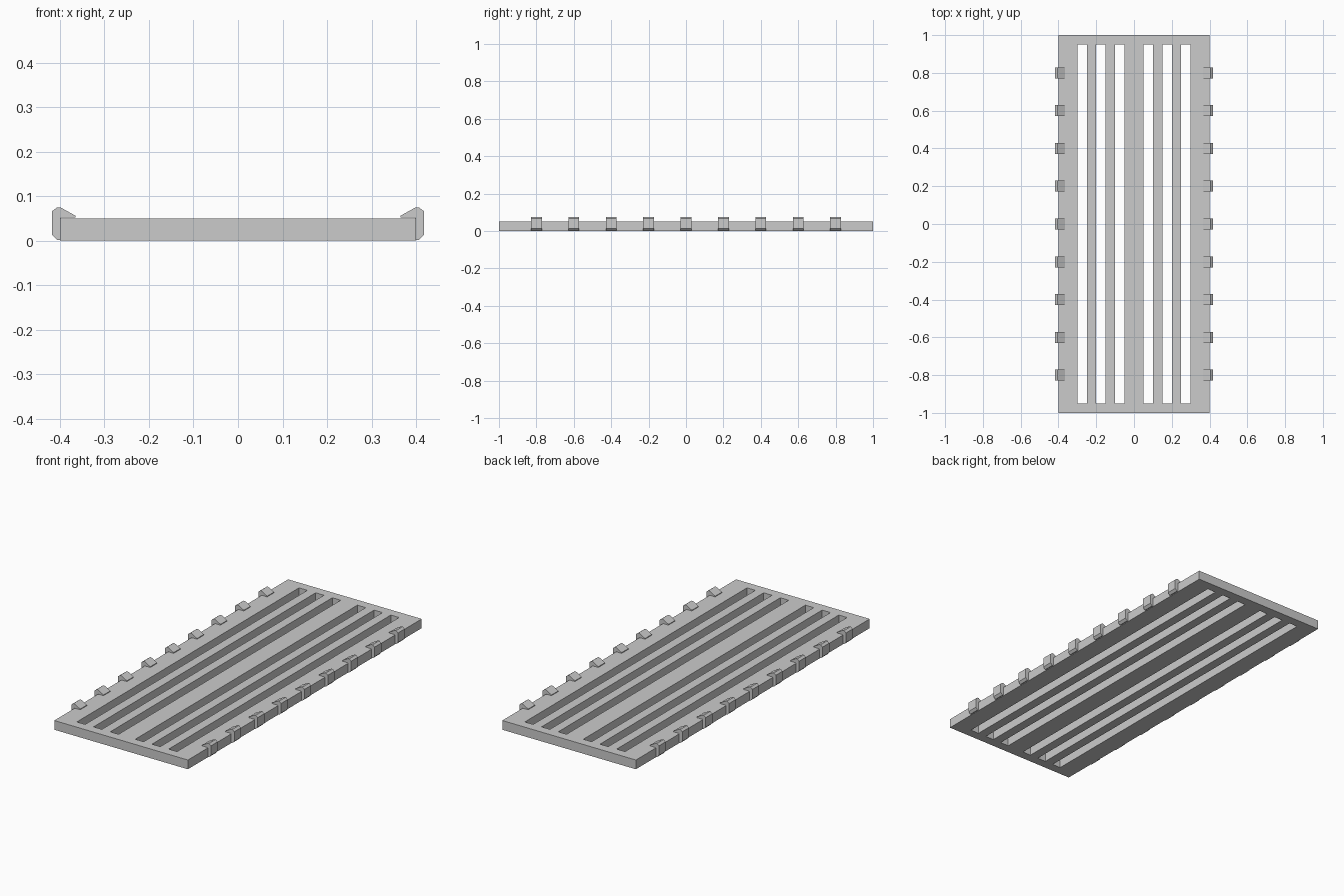
import bpy, bmesh

if "Cube" in bpy.data.objects:
    bpy.data.objects.remove(bpy.data.objects["Cube"])


def finish(bm, name):
    bmesh.ops.recalc_face_normals(bm, faces=bm.faces[:])
    mesh = bpy.data.meshes.new(name)
    bm.to_mesh(mesh)
    bm.free()
    obj = bpy.data.objects.new(name, mesh)
    bpy.context.collection.objects.link(obj)
    return obj


def extrude(bm, faces, offset):
    ret = bmesh.ops.extrude_face_region(bm, geom=faces, use_keep_orig=True)
    verts = [g for g in ret["geom"] if isinstance(g, bmesh.types.BMVert)]
    bmesh.ops.translate(bm, verts=verts, vec=offset)


# Slotted plate: a grid with the slot cells left open, given thickness
half = [0.05, 0.10, 0.15, 0.20, 0.25, 0.30, 0.40]
xs = [-x for x in reversed(half)] + half
ys = [-1.0, -0.95, 0.95, 1.0]
slots = {1, 3, 5, 7, 9, 11}
bm = bmesh.new()
grid = [[bm.verts.new((x, y, 0)) for y in ys] for x in xs]
cells = []
for i in range(len(xs) - 1):
    for j in range(3):
        if j == 1 and i in slots:
            continue
        cells.append(bm.faces.new((grid[i][j], grid[i + 1][j],
                                   grid[i + 1][j + 1], grid[i][j + 1])))
extrude(bm, cells, (0, 0, 0.05))
finish(bm, "slotted_plate")

# Hooked clips along both long edges
profile = [(0.398, 0.002), (0.406, 0.002), (0.418, 0.014), (0.418, 0.066),
           (0.406, 0.075), (0.399, 0.075), (0.365, 0.056), (0.365, 0.052),
           (0.398, 0.052)]
for side, label in ((1, "right"), (-1, "left")):
    bm = bmesh.new()
    for k in range(-4, 5):
        y = 0.2 * k - 0.029
        face = bm.faces.new([bm.verts.new((side * x, y, z)) for x, z in profile])
        extrude(bm, [face], (0, 0.058, 0))
    finish(bm, label + "_edge_clips")
